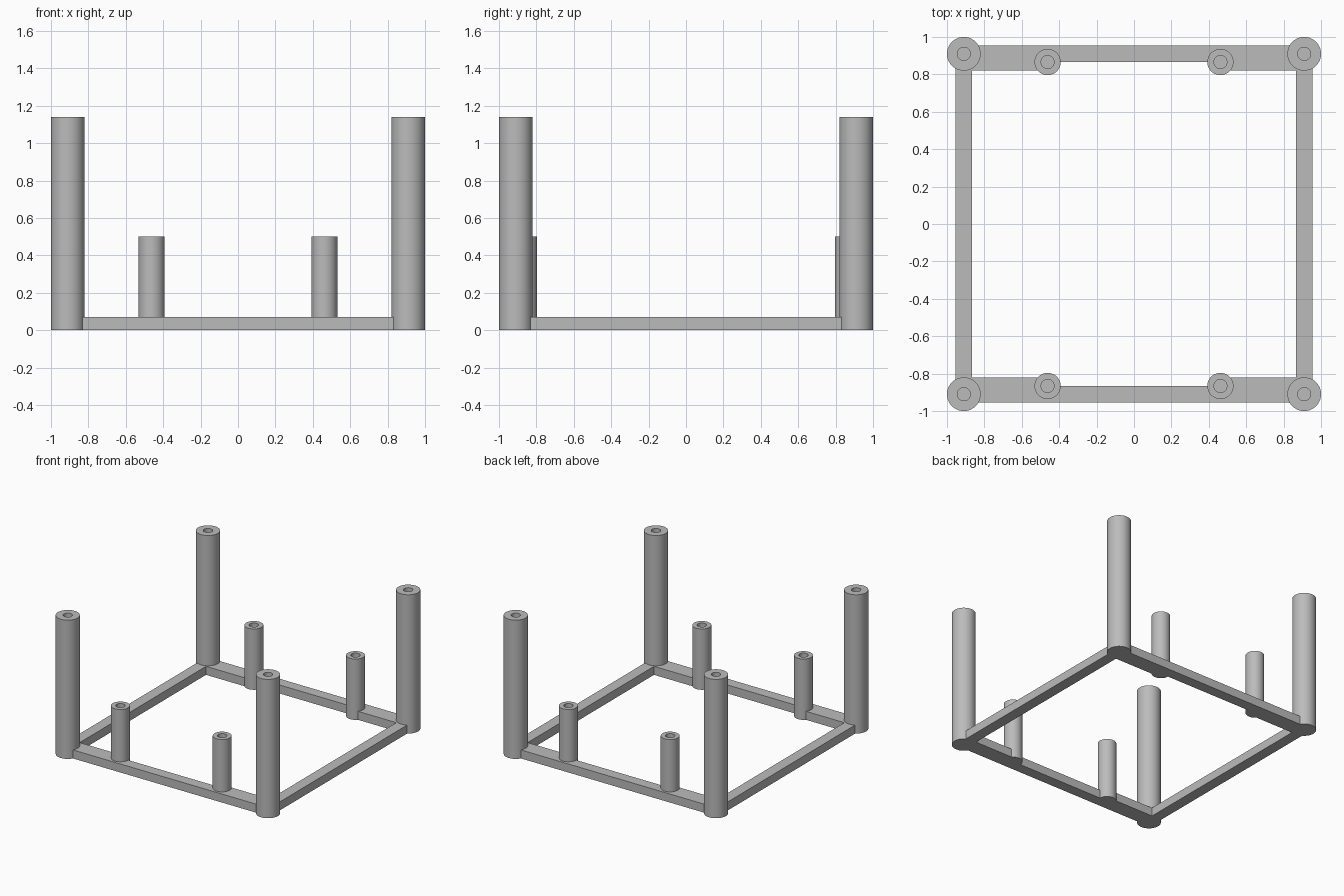
import bpy
import bmesh
from math import radians, tau
from mathutils import Matrix, Vector

cube = bpy.data.objects.get("Cube")
if cube:
    bpy.data.objects.remove(cube, do_unlink=True)

grey = bpy.data.materials.new("plain grey")
grey.use_nodes = True
colour = (0.5, 0.5, 0.5, 1)
grey.diffuse_color = colour
grey.node_tree.nodes["Principled BSDF"].inputs["Base Color"].default_value = colour

SIDES = 64
CORNER = 0.91      # corner post centre, x and y
PEG_X, PEG_Y = 0.462, 0.866
RAIL_HALF, RAIL_TOP = 0.045, 0.07


def finish(name, bm):
    bmesh.ops.recalc_face_normals(bm, faces=bm.faces)
    mesh = bpy.data.meshes.new(name)
    bm.to_mesh(mesh)
    bm.free()
    mesh.materials.append(grey)
    obj = bpy.data.objects.new(name, mesh)
    bpy.context.collection.objects.link(obj)
    return obj


def post(name, x, y, radius, height, bore, depth):
    """Round post with a blind screw hole in its top, spun from a profile."""
    profile = [(0, 0), (radius, 0), (radius, height), (bore, height),
               (bore, height - depth), (0, height - depth)]
    bm = bmesh.new()
    verts = [bm.verts.new((r, 0, z)) for r, z in profile]
    edges = [bm.edges.new(pair) for pair in zip(verts, verts[1:])]
    bmesh.ops.spin(bm, geom=verts + edges, cent=(0, 0, 0), axis=(0, 0, 1),
                   angle=tau, steps=SIDES)
    bmesh.ops.remove_doubles(bm, verts=bm.verts, dist=0.0001)
    obj = finish(name, bm)
    obj.location = (x, y, 0)
    bpy.ops.object.select_all(action="DESELECT")
    obj.select_set(True)
    bpy.context.view_layer.objects.active = obj
    bpy.ops.object.shade_smooth_by_angle(angle=radians(35))


def bar(name, x0, x1, y0, y1):
    """Flat bar resting on the ground."""
    low, high = Vector((x0, y0, 0)), Vector((x1, y1, RAIL_TOP))
    bm = bmesh.new()
    bmesh.ops.create_cube(bm, size=1, matrix=Matrix.Translation((low + high) / 2)
                          @ Matrix.Diagonal((*(high - low), 1)))
    finish(name, bm)


# Side rails, front and back rails
inner, outer = CORNER - RAIL_HALF, CORNER + RAIL_HALF
for side, s in (("left", 1), ("right", -1)):
    bar(side + "_rail", *sorted((s * inner, s * outer)), -CORNER, CORNER)
for end, e in (("front", -1), ("back", 1)):
    bar(end + "_rail", -CORNER, CORNER, *sorted((e * inner, e * outer)))

    # Tall corner post, short peg and the wider strip joining them
    for side, s in (("left", 1), ("right", -1)):
        tag = end + "_" + side
        post(tag + "_post", s * CORNER, e * CORNER, 0.09, 1.14, 0.035, 0.3)
        post(tag + "_peg", s * PEG_X, e * PEG_Y, 0.07, 0.5, 0.035, 0.3)
        bar(tag + "_strip", *sorted((s * PEG_X, s * CORNER)),
            *sorted((e * 0.82, e * (inner + 0.005))))
